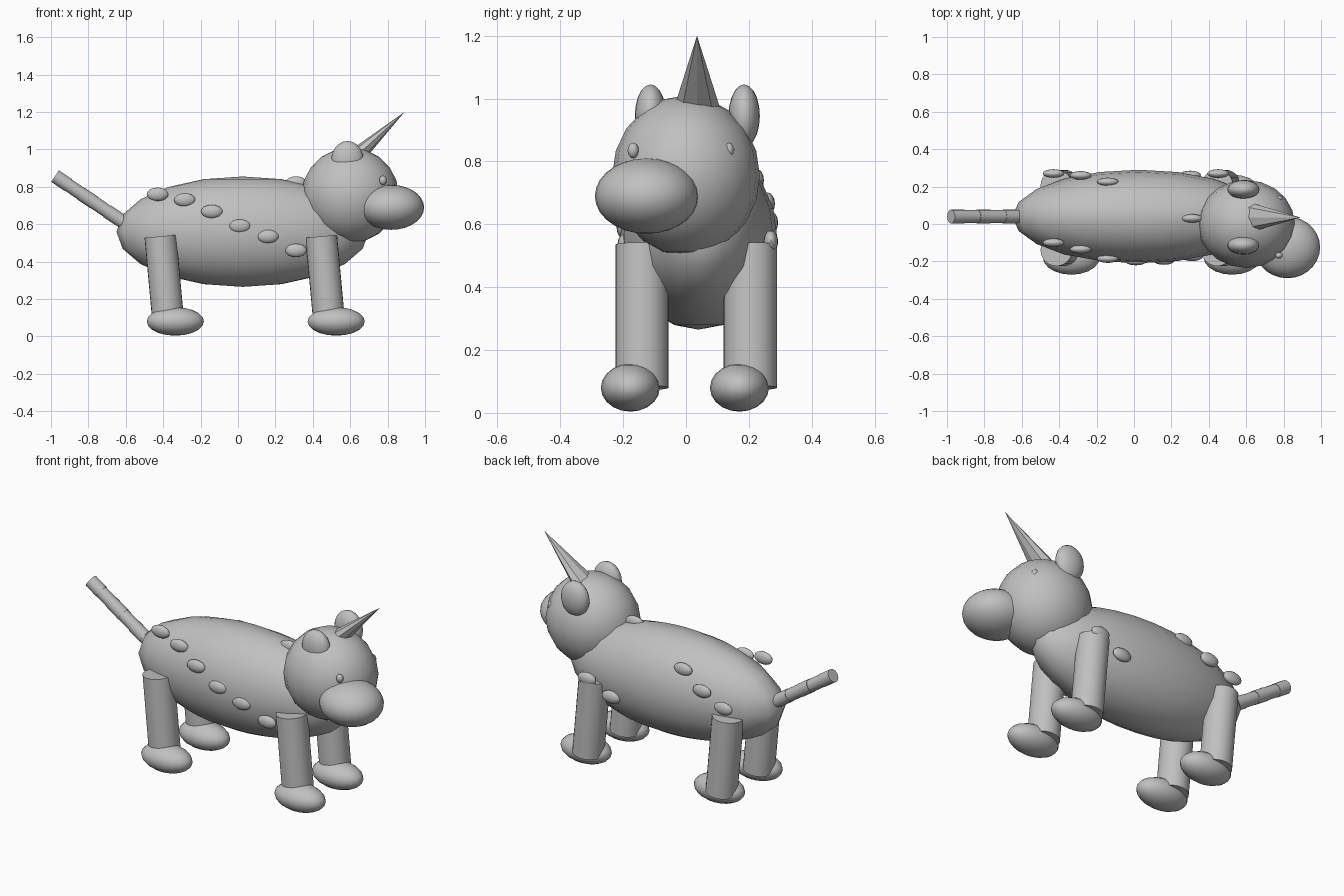
import bpy
from mathutils import Vector

cube = bpy.data.objects.get("Cube")
if cube:
    bpy.data.objects.remove(cube, do_unlink=True)

grey = bpy.data.materials.new("plain_grey")
grey.use_nodes = True
colour = (0.53, 0.53, 0.53, 1)
grey.diffuse_color = colour
grey.node_tree.nodes["Principled BSDF"].inputs["Base Color"].default_value = colour


def finish(name, smooth=True):
    obj = bpy.context.object
    obj.name = name
    obj.data.materials.append(grey)
    bpy.ops.object.transform_apply(location=False, rotation=False, scale=True)
    if smooth:
        bpy.ops.object.shade_smooth_by_angle(angle=0.8)
    return obj


def ellipsoid(name, centre, radii, segments=20):
    bpy.ops.mesh.primitive_uv_sphere_add(
        segments=segments, ring_count=segments // 2, radius=1, location=centre)
    bpy.context.object.scale = radii
    return finish(name)


def rod(name, start, end, radius, tip=None, sides=24, squash=1, smooth=True):
    """Cylinder or cone running from start to end."""
    a, b = Vector(start), Vector(end)
    bpy.ops.mesh.primitive_cone_add(
        vertices=sides, radius1=radius, radius2=radius if tip is None else tip,
        depth=(b - a).length, location=(a + b) / 2)
    obj = bpy.context.object
    obj.rotation_euler = (b - a).to_track_quat("Z", "Y").to_euler()
    obj.scale = (1, squash, 1)
    return finish(name, smooth)


# Body, head and muzzle
ellipsoid("body", (0.025, 0.04, 0.56), (0.675, 0.25, 0.295))
ellipsoid("head", (0.6, 0, 0.755), (0.26, 0.235, 0.255))
ellipsoid("muzzle", (0.82, -0.125, 0.69), (0.175, 0.165, 0.12), 28)

# Horn
rod("horn", (0.635, 0.035, 0.965), (0.89, 0.035, 1.2), 0.075, tip=0,
    sides=8, squash=0.6, smooth=False)

# Ears and eyes
for side, ear_y, eye_y in (("right", -0.113, -0.168), ("left", 0.185, 0.135)):
    ellipsoid(side + "_ear", (0.585, ear_y, 0.945), (0.086, 0.05, 0.1))
    ellipsoid(side + "_eye", (0.775, eye_y, 0.835), (0.02, 0.018, 0.025), 12)

# Legs and feet
for end, x in (("front", 0.445), ("rear", -0.415)):
    for side, leg_y, foot_y in (("right", -0.14, -0.177), ("left", 0.205, 0.17)):
        rod(f"{end}_{side}_leg", (x + 0.042, leg_y, 0.08), (x, leg_y, 0.535), 0.085)
        ellipsoid(f"{end}_{side}_foot", (x + 0.08, foot_y, 0.08), (0.153, 0.094, 0.076))

# Tail made of alternating bands
root, tip = Vector((-0.56, 0.04, 0.575)), Vector((-0.978, 0.04, 0.857))
bands = 6
for i in range(bands):
    rod(f"tail_band_{i + 1}", root.lerp(tip, i / bands), root.lerp(tip, (i + 1) / bands),
        0.037 if i % 2 else 0.035, sides=16)

# Flattened spots along both flanks
spots = {
    "right": [(-0.43, -0.1, 0.76), (-0.285, -0.135, 0.73), (-0.14, -0.185, 0.668),
              (0.01, -0.198, 0.59), (0.16, -0.195, 0.535), (0.31, -0.175, 0.46)],
    "left": [(-0.43, 0.27, 0.605), (-0.285, 0.26, 0.665), (-0.14, 0.225, 0.74),
             (0.31, 0.03, 0.82), (0.45, 0.27, 0.545), (0.3, 0.262, 0.475)],
}
for side, centres in spots.items():
    for i, centre in enumerate(centres):
        ellipsoid(f"{side}_spot_{i + 1}", centre, (0.058, 0.023, 0.036), 16)
